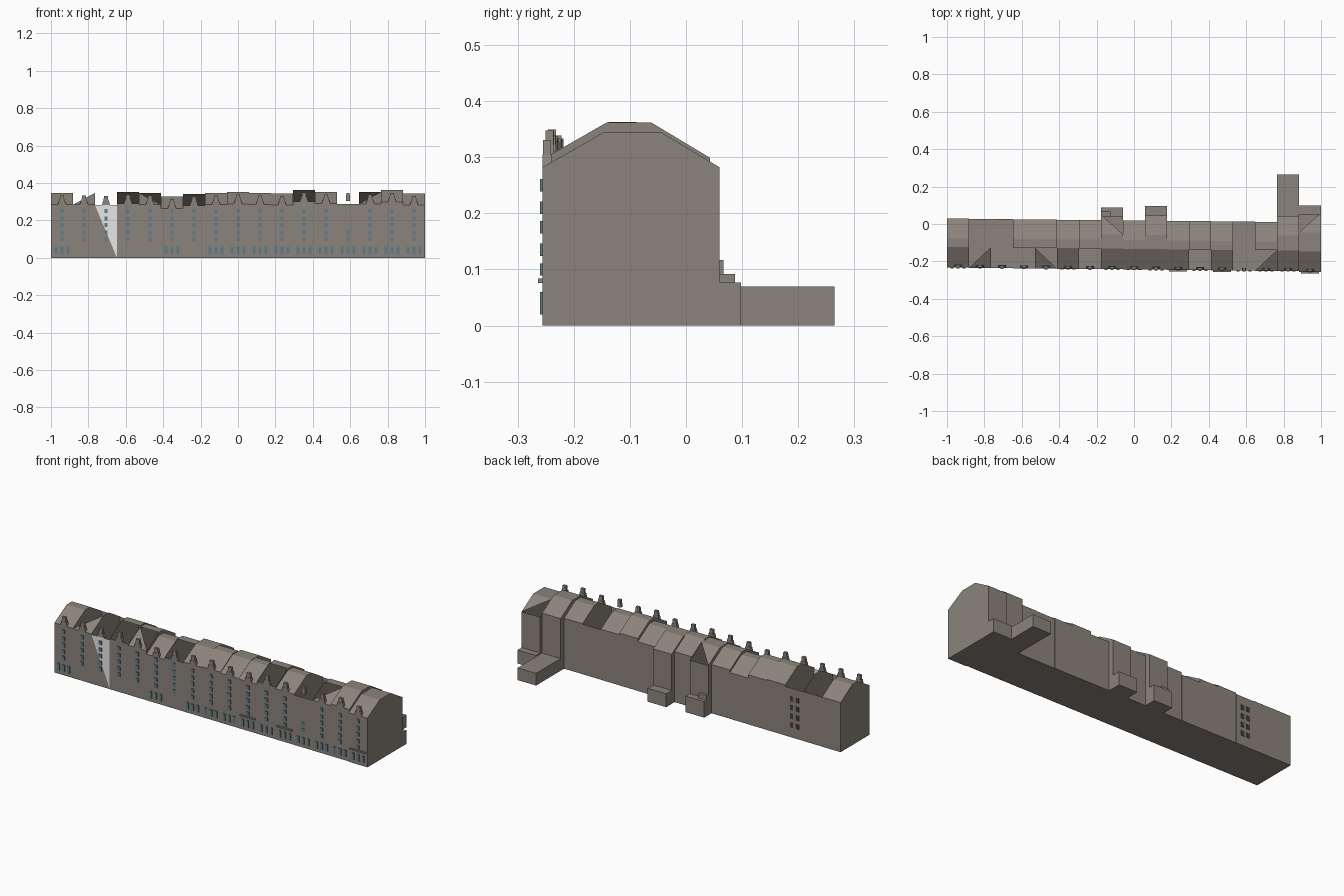
import bpy, bmesh
from mathutils import Vector

cube = bpy.data.objects.get("Cube")
if cube:
    bpy.data.objects.remove(cube, do_unlink=True)


def material(name, colour):
    m = bpy.data.materials.new(name)
    m.use_nodes = True
    m.diffuse_color = (*colour, 1)
    m.node_tree.nodes["Principled BSDF"].inputs["Base Color"].default_value = (*colour, 1)
    return m


STONE = material("brown_stone", (0.26, 0.23, 0.2))
PALE = material("pale_panel", (0.8, 0.8, 0.8))
GLASS = material("blue_glass", (0.11, 0.2, 0.25))
DARK = material("dark_opening", (0.06, 0.055, 0.05))


def finish(name, bm, *mats):
    mesh = bpy.data.meshes.new(name)
    bm.to_mesh(mesh)
    bm.free()
    for m in mats:
        mesh.materials.append(m)
    obj = bpy.data.objects.new(name, mesh)
    bpy.context.collection.objects.link(obj)
    return obj


def add_box(bm, x0, x1, y0, y1, z0, z1, taper=1.0):
    """Box between limits; taper narrows its top in x."""
    centre = Vector(((x0 + x1) / 2, (y0 + y1) / 2, (z0 + z1) / 2))
    for v in bmesh.ops.create_cube(bm, size=1)["verts"]:
        if v.co.z > 0:
            v.co.x *= taper
        v.co = centre + Vector((v.co.x * (x1 - x0), v.co.y * (y1 - y0), v.co.z * (z1 - z0)))


def box(name, mat, *limits):
    bm = bmesh.new()
    add_box(bm, *limits)
    finish(name, bm, mat)


COUNT = 17
WIDTH = 2 / COUNT
RIDGES = [.347, .347, .345, .353, .347, .328, .342, .347, .352,
          .347, .345, .363, .353, .35, .352, .362, .345]
DEEP_BACKS = {7: .05, 9: .045, 15: .043, 16: .06}
# Open roof panels: house -> {panel: what remains}
OPEN = {1: {"back_slope": "none", "flat": "none", "front_slope": "right"},
        2: {"back_slope": "none", "flat": "none", "front_slope": "none"},
        3: {"front_slope": "none"},
        4: {"front_slope": "left"},
        6: {"front_slope": "none"},
        7: {"back_slope": "left"},
        11: {"front_slope": "none"},
        13: {"back_slope": "none", "flat": "none", "front_slope": "none"},
        14: {"front_slope": "right"},
        16: {"back_slope": "right"}}
PANELS = ["floor", "back", "back_slope", "flat", "front_slope", "front"]


def span(i):
    x0 = -1 + i * WIDTH
    return x0, x0 + WIDTH


def depth(i):
    """Front and back wall y of a house; the row runs slightly askew."""
    x = sum(span(i)) / 2
    front = -.256 if i == COUNT - 1 else -.243 - .01 * x
    return front, DEEP_BACKS.get(i, .019 - .01 * x)


def house(i):
    (x0, x1), (yf, yb), top = span(i), depth(i), RIDGES[i]
    eave = top - .063
    profile = [(yf, 0), (yb, 0), (yb, eave), (yb - .105, top), (yf + .11, top), (yf, eave)]
    bm = bmesh.new()
    left = [bm.verts.new((x0, y, z)) for y, z in profile]
    right = [bm.verts.new((x1, y, z)) for y, z in profile]
    bm.faces.new(right)
    bm.faces.new(left[::-1])
    for k, panel in enumerate(PANELS):
        n = (k + 1) % len(PANELS)
        la, lb, rb, ra = left[k], left[n], right[n], right[k]
        keep = OPEN.get(i, {}).get(panel, "full")
        if panel == "front" and i == 2:
            # pale triangular wall panel
            bm.faces.new((la, lb, rb))
            bm.faces.new((la, rb, ra)).material_index = 1
        elif keep == "full":
            bm.faces.new((la, lb, rb, ra))
        elif keep == "left":
            bm.faces.new((la, lb, rb))
        elif keep == "right":
            bm.faces.new((lb, rb, ra))
    finish(f"house_{i + 1}", bm, STONE, PALE)


for i in range(COUNT):
    house(i)

# Front windows: a tall column per house, small panes at street level
glass = bmesh.new()
for i in range(COUNT):
    x, y = sum(span(i)) / 2, depth(i)[0]
    rows = (.1, .135, .175, .21, .25) if i != 13 else (.1, .135)
    for z in rows:
        add_box(glass, x - .009, x + .009, y - .004, y + .002, z - .011, z + .011)
    if i not in (1, 2, 3, 4, 6):
        for dx in (-.032, 0, .032):
            add_box(glass, x + dx - .007, x + dx + .007, y - .004, y + .002, .02, .06)
finish("front_windows", glass, GLASS)

# Tapered dormers and chimneys along the front eave
dormers = bmesh.new()
for i in range(COUNT):
    x, y, top = sum(span(i)) / 2, depth(i)[0], RIDGES[i]
    if i == 13:
        add_box(dormers, x - .011, x + .011, y, y + .014, .305, .348, .8)
    else:
        add_box(dormers, x - .022, x + .022, y, y + .016, top - .064, top - .04, .7)
        add_box(dormers, x - .013, x + .013, y + .001, y + .015, top - .04, top - .014, .8)
finish("chimneys", dormers, STONE)

# Shopfront canopies
canopies = bmesh.new()
for i in (10, 12, 16):
    (x0, x1), y = span(i), depth(i)[0]
    add_box(canopies, x0 + .01, x1 - .01, y - .008, y + .002, .076, .084)
finish("canopies", canopies, STONE)

# Rear annexes: house -> (back y, height)
for i, (back, height) in {7: (.087, .092), 9: (.095, .077), 15: (.265, .07), 16: (.098, .077)}.items():
    box(f"annex_{i + 1}", STONE, *span(i), depth(i)[1] - .01, back, 0, height)
x0, x1 = span(7)
box("annex_step", STONE, x0, x0 + .05, .04, .067, .08, .117)
x0, x1 = span(15)
box("annex_window", GLASS, x0 + .03, x1 - .03, .258, .2649, .01, .045)

# Rear openings
openings = bmesh.new()
x, y = sum(span(2)) / 2, depth(2)[1]
for dx in (-.018, .018):
    for z in (.07, .12, .17, .22):
        add_box(openings, x + dx - .01, x + dx + .01, y - .002, y + .002, z - .014, z + .014)
finish("rear_openings", openings, DARK)
